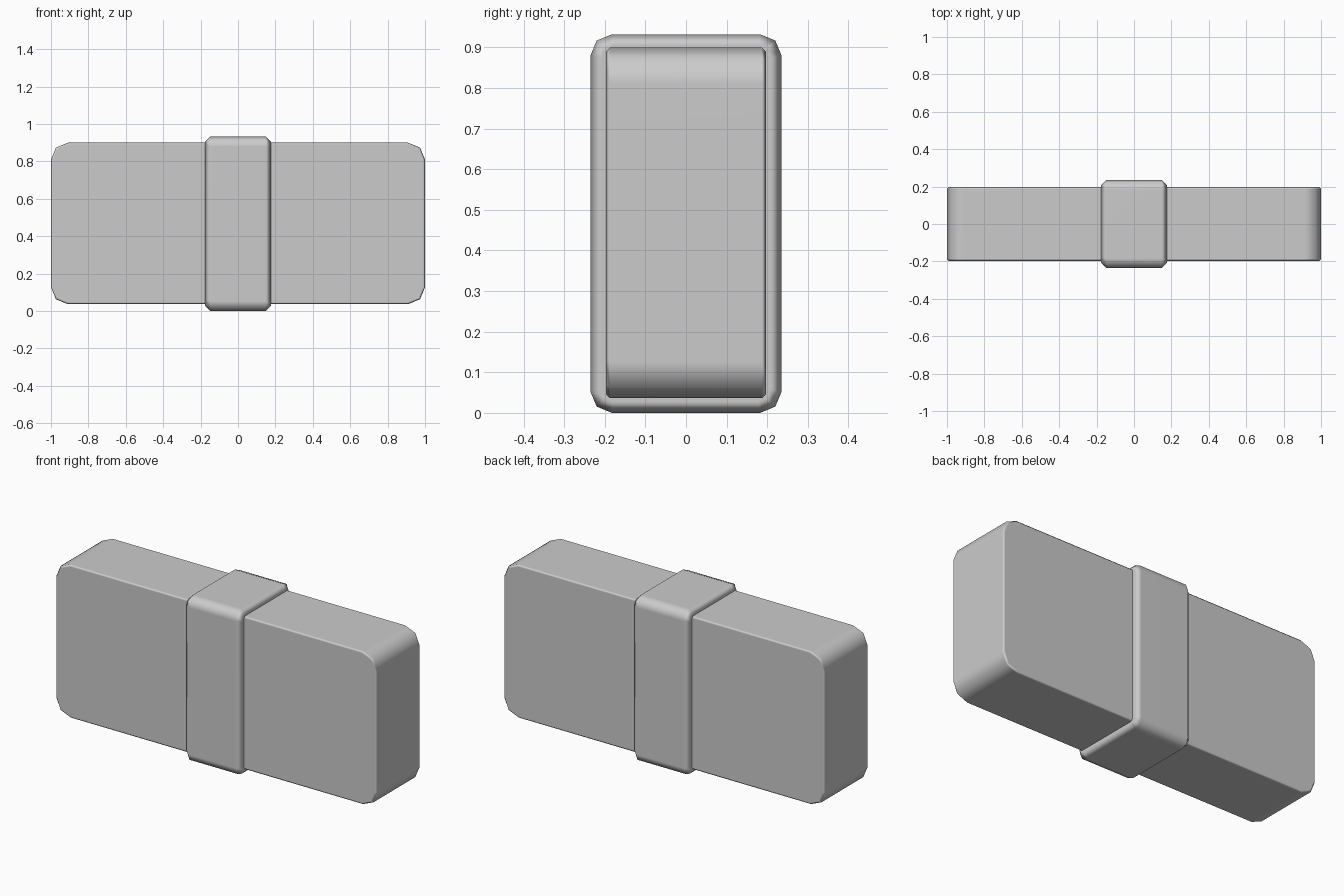
import bpy, bmesh
from mathutils import Vector

if "Cube" in bpy.data.objects:
    bpy.data.objects.remove(bpy.data.objects["Cube"])


def rounded_slab(name, size, z_mid, axis, corner, rim):
    """Box with two-step round corners around an axis and a fine chamfer on both end rims."""
    bm = bmesh.new()
    bmesh.ops.create_cube(bm, size=1)
    bmesh.ops.scale(bm, vec=size, verts=bm.verts)
    half = size[axis] / 2

    def along(e):
        d = (e.verts[1].co - e.verts[0].co).normalized()
        return abs(d[axis]) > 0.99

    bmesh.ops.bevel(bm, geom=[e for e in bm.edges if along(e)], offset=corner,
                    segments=2, profile=0.5, affect='EDGES')
    rims = [e for e in bm.edges
            if not along(e) and all(abs(abs(v.co[axis]) - half) < 1e-4 for v in e.verts)]
    bmesh.ops.bevel(bm, geom=rims, offset=rim, segments=1, affect='EDGES')
    bmesh.ops.translate(bm, vec=Vector((0, 0, z_mid)), verts=bm.verts)
    bmesh.ops.recalc_face_normals(bm, faces=bm.faces)
    for f in bm.faces:
        f.smooth = True
    mesh = bpy.data.meshes.new(name)
    bm.to_mesh(mesh)
    bm.free()
    obj = bpy.data.objects.new(name, mesh)
    bpy.context.collection.objects.link(obj)
    # Keep broad faces flat while the bevels shade softly
    mod = obj.modifiers.new("soft_edges", 'WEIGHTED_NORMAL')
    mod.weight = 80
    return obj


# Long body, rounded as seen from the front
rounded_slab("body_block", (2.0, 0.394, 0.863), 0.468, 1, 0.09, 0.01)

# Band wrapped around the middle, rounded as seen from the side
rounded_slab("middle_band", (0.352, 0.471, 0.932), 0.466, 0, 0.053, 0.028)
